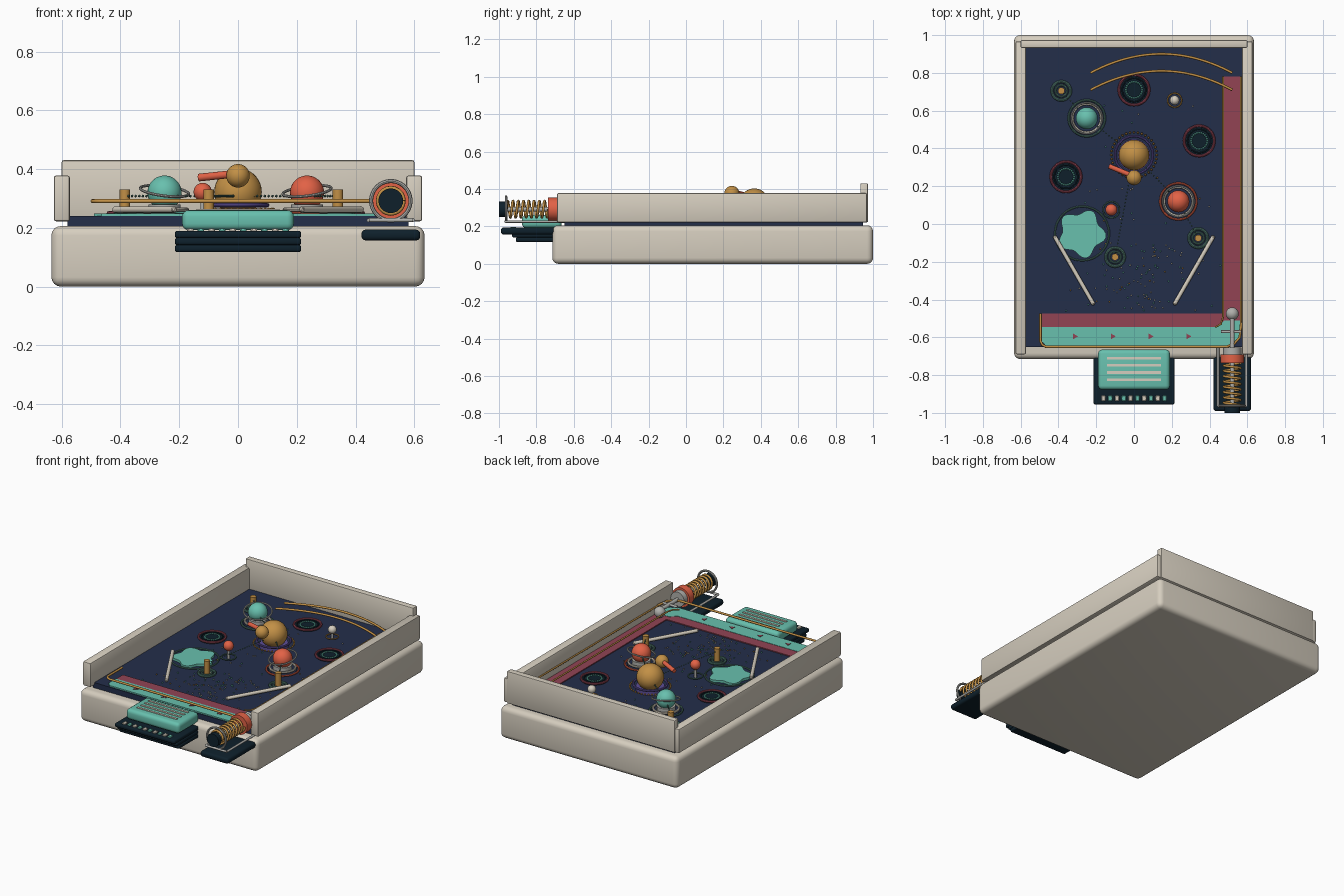
import bpy, bmesh, math, random
from mathutils import Vector, Matrix

if "Cube" in bpy.data.objects:
    bpy.data.objects.remove(bpy.data.objects["Cube"])

random.seed(4)
DECK = 0.24


def material(name, r, g, b):
    m = bpy.data.materials.new(name)
    lin = [(c / 255 / 12.92 if c < 10 else ((c / 255 + 0.055) / 1.055) ** 2.4) for c in (r, g, b)]
    m.diffuse_color = (*lin, 1)
    m.use_nodes = True
    m.node_tree.nodes["Principled BSDF"].inputs["Base Color"].default_value = m.diffuse_color
    return m


CREAM = material("cream", 214, 206, 191)
NAVY = material("navy", 35, 46, 74)
MINT = material("mint", 104, 192, 174)
CORAL = material("coral", 226, 98, 70)
GOLD = material("gold", 194, 144, 70)
MAROON = material("maroon", 146, 68, 84)
BLACK = material("ink black", 14, 32, 43)
STEEL = material("steel", 176, 176, 172)
PURPLE = material("purple", 92, 78, 150)
SAGE = material("sage", 78, 118, 108)


def finish(name, bm, mat, smooth=True):
    bmesh.ops.recalc_face_normals(bm, faces=bm.faces)
    me = bpy.data.meshes.new(name)
    bm.to_mesh(me)
    bm.free()
    me.materials.append(mat)
    ob = bpy.data.objects.new(name, me)
    bpy.context.collection.objects.link(ob)
    if smooth:
        bpy.ops.object.select_all(action='DESELECT')
        ob.select_set(True)
        bpy.context.view_layer.objects.active = ob
        bpy.ops.object.shade_smooth_by_angle(angle=math.radians(40))
    return ob


def box(name, x, y, z, mat, bevel=0.0, seg=3):
    bm = bmesh.new()
    bmesh.ops.create_cube(bm, size=1)
    for v in bm.verts:
        v.co = [a[0] + (c + 0.5) * (a[1] - a[0]) for a, c in zip((x, y, z), v.co)]
    if bevel:
        bmesh.ops.bevel(bm, geom=bm.edges[:], offset=bevel, segments=seg, profile=0.5, affect='EDGES')
    return finish(name, bm, mat)


def ball(name, p, r, mat):
    bm = bmesh.new()
    bmesh.ops.create_uvsphere(bm, u_segments=32, v_segments=18, radius=r, matrix=Matrix.Translation(p))
    return finish(name, bm, mat)


def rod(name, a, b, r, mat, sides=24):
    a, b = Vector(a), Vector(b)
    rot = (b - a).to_track_quat('Z', 'Y').to_matrix().to_4x4()
    bm = bmesh.new()
    bmesh.ops.create_cone(bm, cap_ends=True, segments=sides, radius1=r, radius2=r, depth=(b - a).length,
                          matrix=Matrix.Translation((a + b) / 2) @ rot)
    return finish(name, bm, mat)


def disc(name, x, y, z0, z1, r, mat):
    return rod(name, (x, y, z0), (x, y, z1), r, mat, 40)


def torus(name, p, R, r, mat, tilt=(0, 0), n=48, m=8):
    bm = bmesh.new()
    rot = Matrix.Translation(p) @ Matrix.Rotation(tilt[0], 4, 'X') @ Matrix.Rotation(tilt[1], 4, 'Y')
    rows = []
    for i in range(n):
        a = math.tau * i / n
        rows.append([bm.verts.new(rot @ Vector(((R + r * math.cos(t)) * math.cos(a),
                                               (R + r * math.cos(t)) * math.sin(a), r * math.sin(t))))
                     for t in (math.tau * j / m for j in range(m))])
    for i in range(n):
        for j in range(m):
            k, l = (i + 1) % n, (j + 1) % m
            bm.faces.new((rows[i][j], rows[k][j], rows[k][l], rows[i][l]))
    return finish(name, bm, mat)


def wire(name, pts, r, mat):
    cu = bpy.data.curves.new(name, 'CURVE')
    cu.dimensions = '3D'
    cu.bevel_depth, cu.bevel_resolution, cu.use_fill_caps = r, 2, True
    s = cu.splines.new('POLY')
    s.points.add(len(pts) - 1)
    for q, p in zip(s.points, pts):
        q.co = (*p, 1)
    cu.materials.append(mat)
    ob = bpy.data.objects.new(name, cu)
    bpy.context.collection.objects.link(ob)


def prism(name, outline, z0, z1, mat):
    bm = bmesh.new()
    f = bm.faces.new([bm.verts.new((x, y, z0)) for x, y in outline])
    top = bmesh.ops.extrude_face_region(bm, geom=[f])['geom']
    for v in top:
        if isinstance(v, bmesh.types.BMVert):
            v.co.z = z1
    return finish(name, bm, mat)


def beads(name, pts, r, mat):
    bm = bmesh.new()
    for p in pts:
        bmesh.ops.create_icosphere(bm, subdivisions=1, radius=r, matrix=Matrix.Translation(p))
    return finish(name, bm, mat, False)


def bead_ring(name, x, y, z, R, n, r, mat):
    beads(name, [(x + R * math.cos(math.tau * i / n), y + R * math.sin(math.tau * i / n), z)
                 for i in range(n)], r, mat)


# Cabinet, deck and walls
box("cabinet_base", (-0.635, 0.635), (-0.715, 1.0), (0, 0.206), CREAM, 0.032, 4)
box("playfield_deck", (-0.58, 0.58), (-0.65, 0.945), (0.19, DECK), NAVY)
for side, a, b in (("left", -0.627, -0.572), ("right", 0.572, 0.627)):
    box(side + "_wall", (a, b), (-0.69, 0.967), (0.222, 0.378), CREAM, 0.008, 2)
box("back_wall", (-0.6, 0.6), (0.932, 0.973), (0.222, 0.43), CREAM, 0.006, 2)

# Coloured lanes and front apron
box("launch_lane", (0.472, 0.568), (-0.52, 0.78), (DECK, 0.246), MAROON)
box("front_band", (-0.49, 0.472), (-0.546, -0.475), (DECK, 0.246), MAROON)
prism("front_apron", [(-0.49, -0.546), (-0.49, -0.62), (-0.465, -0.645), (0.5, -0.645), (0.55, -0.62),
                      (0.57, -0.57), (0.57, -0.51), (0.48, -0.51), (0.44, -0.546)], DECK, 0.248, MINT)
for i in range(4):
    x = -0.31 + 0.2 * i
    prism("apron_arrow", [(x - 0.012, -0.61), (x + 0.014, -0.595), (x - 0.012, -0.58)], 0.247, 0.251, MAROON)

# Gold guide rails
Z = 0.291
wire("front_rail", [(-0.495, -0.475, Z), (-0.495, -0.62, Z), (-0.485, -0.64, Z), (-0.465, -0.65, Z),
                    (0.49, -0.65, Z), (0.53, -0.635, Z), (0.56, -0.6, Z), (0.568, -0.52, Z)], 0.007, GOLD)
wire("lane_inner_rail", [(0.472, 0.78, Z), (0.472, -0.49, Z), (0.46, -0.53, Z), (0.43, -0.546, Z)], 0.005, GOLD)
wire("lane_outer_rail", [(0.566, 0.78, Z), (0.566, -0.52, Z)], 0.005, GOLD)
for y in (0.80, 0.71):
    wire("arch_rail", [(0.145 + 0.375 * t, y + 0.1 * (1 - t * t), Z)
                       for t in (i / 14 - 1 for i in range(29))], 0.007, GOLD)

# Large central planet with moon and pointer
disc("sun_base", 0, 0.365, DECK, 0.265, 0.085, PURPLE)
torus("sun_ring_inner", (0, 0.365, 0.277), 0.1, 0.007, PURPLE)
bead_ring("sun_bead_ring", 0, 0.365, 0.262, 0.12, 36, 0.007, GOLD)
ball("sun_sphere", (0, 0.365, 0.322), 0.081, GOLD)
ball("moon_sphere", (0, 0.245, 0.377), 0.04, GOLD)
rod("coral_pointer", (-0.132, 0.306, 0.371), (-0.02, 0.26, 0.383), 0.013, CORAL)

# Ringed planet bumpers
for name, x, y, mat, tilt in (("mint", -0.25, 0.56, MINT, 0.12), ("coral", 0.235, 0.12, CORAL, -0.12)):
    disc(name + "_bumper_plate", x, y, DECK, 0.25, 0.085, NAVY)
    disc(name + "_bumper_base", x, y, 0.25, 0.28, 0.055, STEEL)
    torus(name + "_bumper_trim", (x, y, 0.262), 0.076, 0.007, CREAM)
    torus(name + "_bumper_skirt", (x, y, 0.25), 0.096, 0.006, SAGE if mat == MINT else mat)
    ball(name + "_planet", (x, y, 0.32), 0.058, mat)
    torus(name + "_planet_ring", (x, y, 0.325), 0.083, 0.005, STEEL, (0.2, tilt))

# Small planets
for name, x, y, z, r, mat, trim in (("coral_moon", -0.12, 0.075, 0.322, 0.031, CORAL, SAGE),
                                    ("pale_moon", 0.215, 0.655, 0.295, 0.025, CREAM, GOLD)):
    rod(name + "_stem", (x, y, DECK), (x, y, z), 0.008, STEEL, 12)
    ball(name, (x, y, z), r, mat)
    torus(name + "_ring", (x, y, 0.25), r + 0.012, 0.004, trim)

# Gold posts with rings
for x, y in ((-0.385, 0.705), (0.34, -0.075), (-0.1, -0.175)):
    rod("gold_post", (x, y, DECK), (x, y, 0.33), 0.018, GOLD)
    torus("post_outer_ring", (x, y, 0.248), 0.049, 0.008, SAGE)
    torus("post_inner_ring", (x, y, 0.248), 0.03, 0.006, SAGE)

# Dark target pits
for x, y in ((0, 0.71), (0.345, 0.44), (-0.36, 0.25)):
    disc("target_pit", x, y, DECK, 0.248, 0.08, BLACK)
    torus("target_rim", (x, y, 0.25), 0.08, 0.007, MAROON)
    torus("target_inner_rim", (x, y, 0.25), 0.062, 0.004, BLACK)
    bead_ring("target_bead_ring", x, y, 0.249, 0.043, 24, 0.006, MINT)

# Mint pool with wavy outline
prism("mint_pool", [(-0.278 + (0.116 + 0.016 * math.cos(5 * a + 0.6)) * math.cos(a),
                     -0.05 + (0.116 + 0.016 * math.cos(5 * a + 0.6)) * math.sin(a))
                    for a in (math.tau * i / 60 for i in range(60))], DECK, 0.255, MINT)
torus("pool_ring", (-0.275, -0.05, 0.246), 0.143, 0.005, SAGE)

# Slanted guide bars
for s in (-1, 1):
    rod("guide_bar", (s * 0.418, -0.07, 0.262), (s * 0.217, -0.42, 0.262), 0.011, CREAM, 12)
    beads("guide_bar_ends", [(s * 0.418, -0.07, 0.262), (s * 0.217, -0.42, 0.262)], 0.012, CREAM)

# Beaded orbit lines between planets
links = [((-0.385, 0.705), (-0.25, 0.56)), ((-0.25, 0.56), (0, 0.365)), ((0, 0.365), (0.235, 0.12)),
         ((0.235, 0.12), (0.34, -0.075)), ((0, 0.365), (-0.1, -0.175))]
pts = []
for a, b in links:
    a, b = Vector(a), Vector(b)
    n = int((b - a).length / 0.018)
    pts += [(*a.lerp(b, i / n), 0.308) for i in range(n + 1)]
beads("orbit_beads", pts, 0.005, SAGE)

# Scattered stars
for name, mat, n in (("cream_stars", CREAM, 55), ("mint_stars", MINT, 45), ("gold_stars", GOLD, 15)):
    beads(name, [(random.gauss(0.03, 0.17), random.uniform(-0.46, -0.1), 0.242) for _ in range(n)] +
          [(random.uniform(-0.4, 0.4), random.uniform(0, 0.75), 0.242) for _ in range(n // 4)], 0.0045, mat)

# Front control panel with keys
for i, y0 in enumerate((-0.91, -0.93, -0.955)):
    z = 0.117 + 0.024 * i
    box("panel_layer", (-0.215, 0.215), (y0, -0.69), (z, z + 0.025), BLACK, 0.009, 3)
box("mint_console", (-0.19, 0.19), (-0.877, -0.665), (0.192, 0.26), MINT, 0.022, 4)
for i in range(4):
    y = -0.71 - 0.038 * i
    box("console_stripe", (-0.142, 0.142), (y - 0.007, y + 0.007), (0.256, 0.264), CREAM)
for i in range(10):
    x = -0.162 + 0.036 * i
    box("panel_key", (x - 0.011, x + 0.011), (-0.938, -0.908), (0.186, 0.198), MINT if i % 2 else CREAM, 0.003, 1)

# Launcher shelf and frame
X, H = 0.52, 0.292
box("launcher_shelf", (0.42, 0.62), (-0.99, -0.66), (0.157, 0.194), BLACK, 0.014, 3)
for x in (0.445, 0.595):
    rod("launcher_side_rod", (x, -0.965, 0.226), (x, -0.65, 0.226), 0.007, STEEL, 12)
rod("launcher_cross_rod", (0.445, -0.965, 0.226), (0.595, -0.965, 0.226), 0.007, STEEL, 12)
torus("launcher_front_ring", (X, -0.962, H), 0.067, 0.007, STEEL, (math.pi / 2, 0))

# Launcher knob, spring, collar and plunger
rod("launcher_knob", (X, -1.0, H), (X, -0.968, H), 0.042, BLACK)
rod("plunger_rod", (X, -0.97, H), (X, -0.5, H), 0.012, STEEL)
wire("launcher_spring", [(X + 0.044 * math.cos(t), -0.96 + 0.225 * t / (math.tau * 8), H + 0.044 * math.sin(t))
                         for t in (math.tau * i / 20 for i in range(161))], 0.007, GOLD)
rod("launcher_collar", (X, -0.737, H), (X, -0.69, H), 0.062, CORAL, 40)
rod("launcher_bushing", (X, -0.69, H), (X, -0.655, H), 0.048, STEEL, 40)
rod("plunger_crossbar", (0.46, -0.57, H), (0.565, -0.57, H), 0.008, STEEL, 12)
ball("steel_ball", (X, -0.475, 0.28), 0.034, STEEL)
